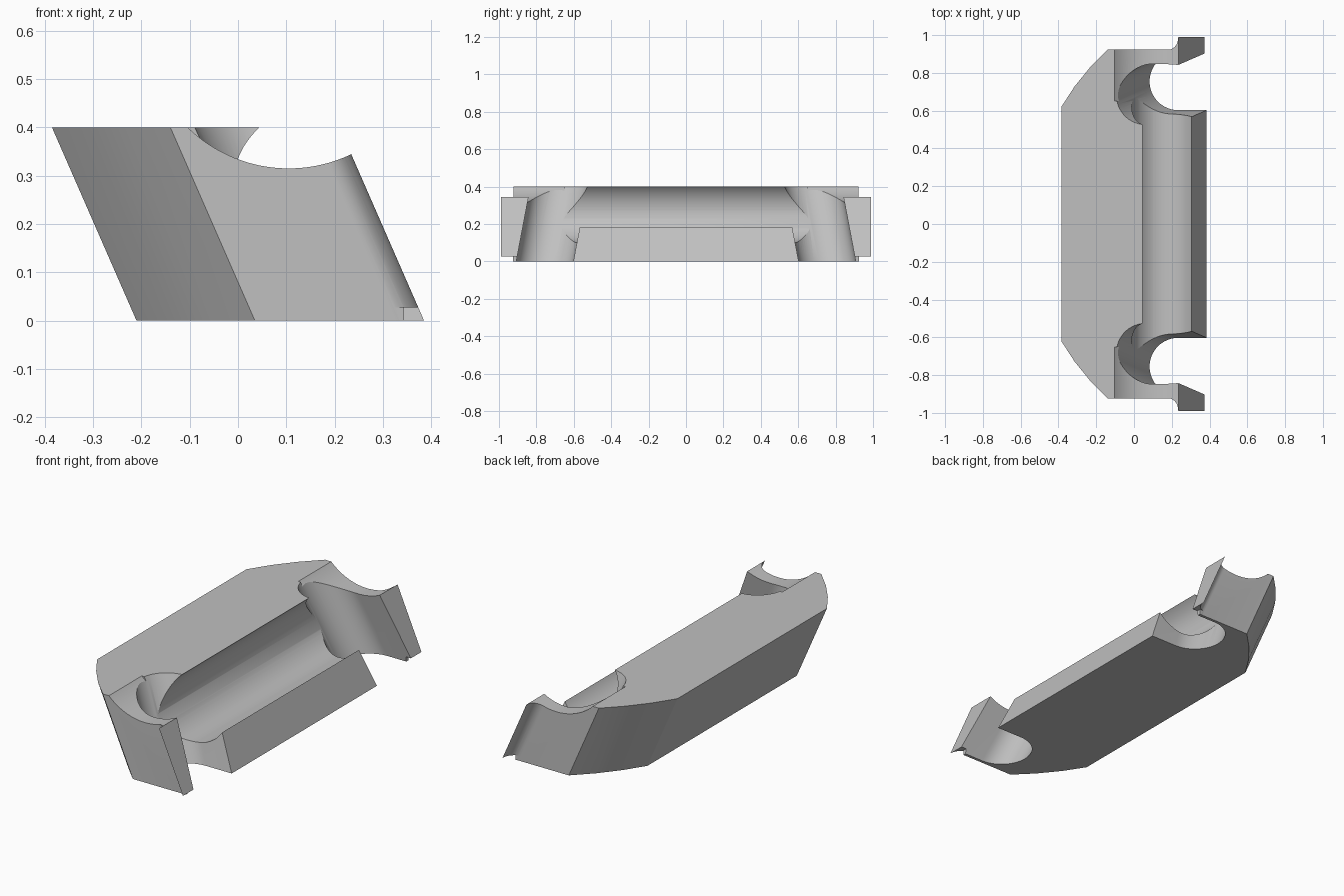
import bpy
import bmesh
from math import cos, sin, radians

if "Cube" in bpy.data.objects:
    bpy.data.objects.remove(bpy.data.objects["Cube"])

LEAN = -0.4375   # sideways travel per unit of height
HEIGHT = 0.4

grey = bpy.data.materials.new("plain grey")
grey.use_nodes = True
grey.diffuse_color = (0.53, 0.53, 0.53, 1)
grey.node_tree.nodes["Principled BSDF"].inputs["Base Color"].default_value = (0.53, 0.53, 0.53, 1)


def arc(cx, cy, r, start, end, steps, ry=None):
    ry = ry or r
    angles = [radians(start + (end - start) * i / steps) for i in range(steps + 1)]
    return [(cx + r * cos(a), cy + ry * sin(a)) for a in angles]


def solid(name, lower, upper):
    """Closed prism between two matching loops of points."""
    bm = bmesh.new()
    a = [bm.verts.new(p) for p in lower]
    b = [bm.verts.new(p) for p in upper]
    bm.faces.new(a)
    bm.faces.new(b)
    for i in range(len(a)):
        j = (i + 1) % len(a)
        bm.faces.new((a[i], a[j], b[j], b[i]))
    bmesh.ops.recalc_face_normals(bm, faces=bm.faces)
    mesh = bpy.data.meshes.new(name)
    bm.to_mesh(mesh)
    bm.free()
    mesh.materials.append(grey)
    obj = bpy.data.objects.new(name, mesh)
    bpy.context.collection.objects.link(obj)
    return obj


def leaning(name, plan, z0, z1, lean_y=0.0):
    """Plan given at ground level, swept along the leaning direction."""
    loops = [[(x + LEAN * z, y + lean_y * z, z) for x, y in plan] for z in (z0, z1)]
    return solid(name, *loops)


def across(name, profile, y0, y1):
    """Side profile swept along y."""
    return solid(name, *[[(x, y, z) for x, z in profile] for y in (y0, y1)])


# Leaning body with faceted back corners and flared end lips
half = [(-0.21, 0.62), (-0.139, 0.729), (-0.057, 0.83), (0.035, 0.923)]
half += arc(0.325, 0.99, 0.06, -90, 0, 12, 0.067)
plan = half + [(x, -y) for x, y in reversed(half)]
body = leaning("clamp_body", plan, 0, HEIGHT)

# Round channel along the middle, undercutting the back wall
channel = arc(0.16, 0.2725, 0.172, 0, 360, 72)[:-1]
cutters = [across("channel_cutter", channel, -0.69, 0.69)]

for side in (1, -1):
    # Round slot open to the right, tilted towards the middle
    slot = [(0.9, 0.9075)] + arc(0.235, 0.755, 0.1525, 90, 270, 32) + [(0.9, 0.6025)]
    slot = [(x, y * side) for x, y in slot]
    cutters.append(leaning("slot_cutter", slot, -0.1, 0.6, -0.19 * side))
    # Saddle on top of each end
    cutters.append(across("saddle_cutter", arc(0.105, 0.615, 0.3, 180, 360, 64),
                          0.65 * side, 1.2 * side))
    # Shallow step below each lip
    step = [(0.343, -0.1), (0.6, -0.1), (0.6, 0.027), (0.343, 0.027)]
    cutters.append(across("step_cutter", step, 0.8 * side, 1.2 * side))
    edge = [(0.25, -0.1), (0.6, -0.1), (0.6, 0.027), (0.25, 0.027)]
    cutters.append(across("lip_cutter", edge, 0.924 * side, 1.2 * side))

bpy.context.view_layer.objects.active = body
for cutter in cutters:
    cutter.hide_render = True
    mod = body.modifiers.new("cut", "BOOLEAN")
    mod.operation = "DIFFERENCE"
    mod.solver = "EXACT"
    mod.object = cutter
    bpy.ops.object.modifier_apply(modifier=mod.name)
    bpy.data.objects.remove(cutter)

bpy.ops.object.select_all(action="DESELECT")
body.select_set(True)
bpy.ops.object.shade_smooth_by_angle(angle=radians(20))
